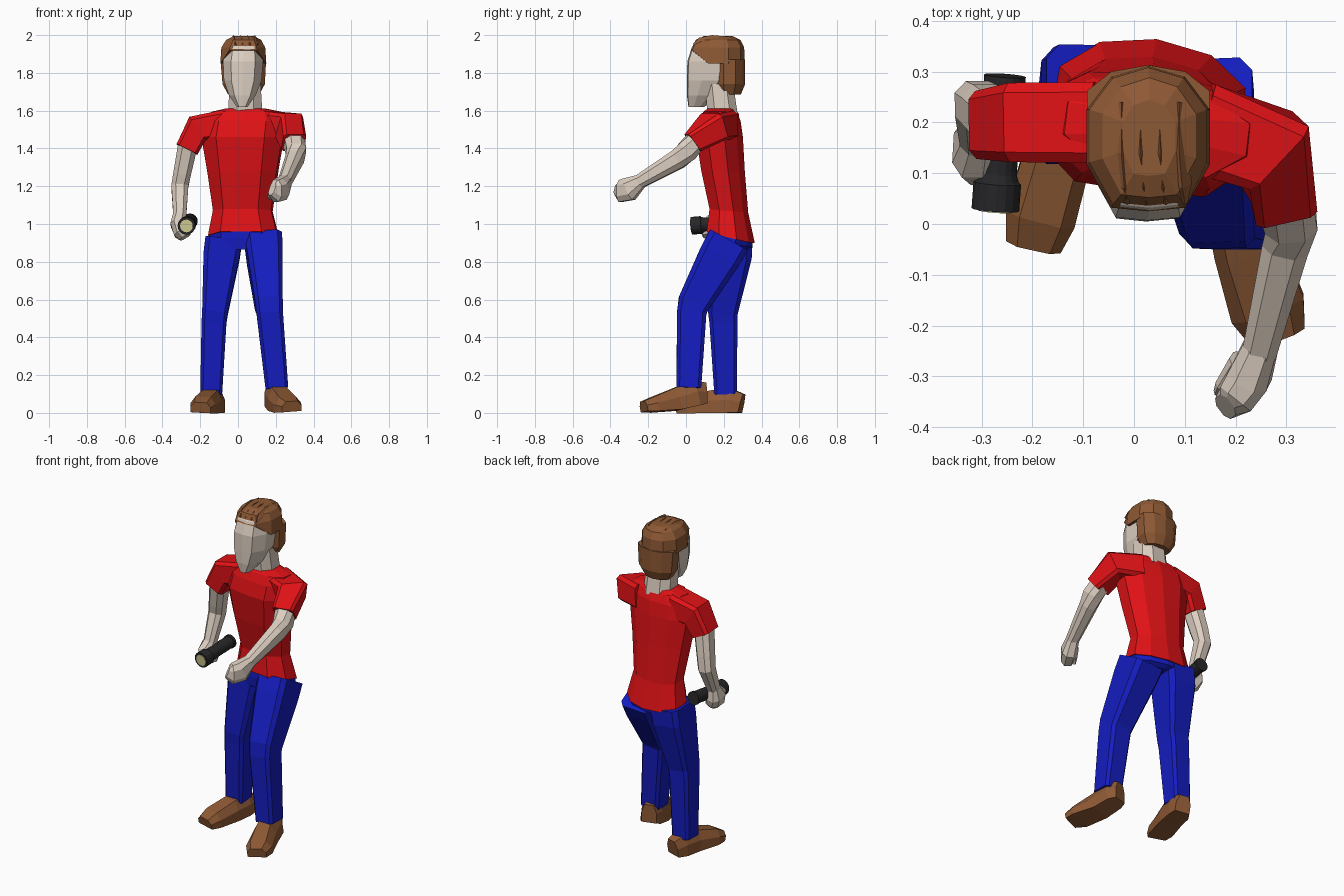
import bpy, bmesh, math
from mathutils import Vector

X, Y, Z = Vector((1, 0, 0)), Vector((0, 1, 0)), Vector((0, 0, 1))

# cross-section profiles
OCT = [(1, -.5), (1, .5), (.5, 1), (-.5, 1), (-1, .5), (-1, -.5), (-.5, -1), (.5, -1)]
BOX = [(1, -.75), (1, .75), (.75, 1), (-.75, 1), (-1, .75), (-1, -.75), (-.75, -1), (.75, -1)]
SHOE = [(-1, -1), (1, -1), (1, .1), (.6, 1), (-.6, 1), (-1, .1)]
BODY = [(1, -.35), (1, .4), (.6, .85), (0, 1), (-.6, .85), (-1, .4), (-1, -.35), (-.6, -.95), (0, -1), (.6, -.95)]
ROUND = [(math.cos(i * math.pi / 8), math.sin(i * math.pi / 8)) for i in range(16)]


def material(name, rgb):
    m = bpy.data.materials.new(name)
    m.diffuse_color = (*rgb, 1)
    return m


RED = material("red_cloth", (.75, .006, .008))
BLUE = material("blue_cloth", (.007, .012, .52))
BROWN = material("brown", (.27, .1, .035))
SKIN = material("skin", (.72, .62, .53))
BLACK = material("black", (.02, .02, .022))
LENS = material("lens", (.65, .62, .3))


def loft(name, rings, mat, profile=OCT, ref=X, axis=None):
    """Skin rings (x, y, z, half_u, half_v[, pitch]) into a closed solid."""
    bm = bmesh.new()
    centres = [Vector(r[:3]) for r in rings]
    loops = []
    for i, r in enumerate(rings):
        t = axis
        if t is None:
            t = Vector()
            if i:
                t = t + (centres[i] - centres[i - 1])
            if i < len(rings) - 1:
                t = t + (centres[i + 1] - centres[i])
            t = t.normalized()
        u = (ref - t * ref.dot(t)).normalized()
        v = t.cross(u)
        pitch = r[5] if len(r) > 5 else 0
        loops.append([bm.verts.new(centres[i] + u * a * r[3] + (v + Z * pitch) * b * r[4])
                      for a, b in profile])
    n = len(profile)
    for p, q in zip(loops, loops[1:]):
        for k in range(n):
            bm.faces.new((p[k], p[(k + 1) % n], q[(k + 1) % n], q[k]))
    bm.faces.new(loops[0][::-1])
    bm.faces.new(loops[-1])
    bmesh.ops.recalc_face_normals(bm, faces=bm.faces)
    me = bpy.data.meshes.new(name)
    bm.to_mesh(me)
    bm.free()
    me.materials.append(mat)
    ob = bpy.data.objects.new(name, me)
    bpy.context.collection.objects.link(ob)
    return ob


# shirt and sleeves
twist = Vector((1, -.12, 0))
loft("shirt", [(.03, .24, .93, .185, .125, -.25), (.025, .23, 1.07, .155, .1, -.1),
               (.025, .2, 1.28, .185, .112), (.025, .182, 1.46, .215, .12),
               (.035, .185, 1.545, .21, .105), (.045, .185, 1.595, .18, .085),
               (.04, .19, 1.612, .1, .07)], RED, BODY, twist, Z)
loft("right_sleeve", [(-.07, .2, 1.53, .08, .075), (-.215, .2, 1.505, .078, .075),
                      (-.27, .195, 1.395, .067, .062)], RED, BOX, Y)
loft("left_sleeve", [(.13, .19, 1.525, .075, .09), (.27, .145, 1.515, .075, .085),
                     (.295, .035, 1.43, .056, .062)], RED, BOX, Z)

# arms and hands
loft("right_arm", [(-.265, .2, 1.42, .055, .052), (-.295, .225, 1.27, .05, .047),
                   (-.308, .235, 1.2, .048, .045), (-.308, .165, 1.04, .036, .034)], SKIN, OCT, Y)
loft("right_hand", [(-.31, .17, 1.05, .036, .034), (-.315, .15, 1.0, .062, .042),
                    (-.295, .135, .955, .06, .045), (-.28, .13, .93, .04, .03)], SKIN, OCT, Y)
loft("left_arm", [(.293, .05, 1.44, .052, .055), (.308, .005, 1.385, .058, .052),
                  (.3, -.04, 1.345, .052, .046), (.248, -.25, 1.222, .036, .034)], SKIN, OCT, Z)
loft("left_hand", [(.25, -.24, 1.228, .036, .034), (.228, -.3, 1.185, .062, .042),
                   (.2, -.345, 1.175, .058, .038), (.18, -.36, 1.185, .035, .025)], SKIN, OCT, Z)
loft("left_thumb", [(.21, -.27, 1.2, .025, .022), (.18, -.315, 1.16, .022, .018),
                    (.17, -.33, 1.135, .014, .012)], SKIN, OCT, Z)

# trousers
loft("pelvis", [(.03, .225, .865, .13, .1), (.03, .235, .9, .18, .115, -.2),
                (.03, .24, .955, .178, .118, -.25)], BLUE, BODY, twist, Z)
loft("right_leg", [(-.075, .245, .92, .098, .108), (-.087, .24, .83, .096, .108),
                   (-.122, .195, .53, .068, .078), (-.127, .198, .48, .066, .074),
                   (-.142, .21, .1, .058, .06)], BLUE, BOX)
loft("left_leg", [(.135, .225, .91, .098, .115), (.142, .18, .83, .095, .112),
                  (.163, .04, .58, .074, .085), (.168, .03, .53, .07, .078),
                  (.206, .015, .13, .06, .065)], BLUE, BOX)

# shoes
loft("right_shoe", [(-.115, .297, .05, .045, .05), (-.13, .24, .063, .062, .063),
                    (-.148, .14, .06, .066, .06), (-.185, .01, .043, .07, .043),
                    (-.198, -.045, .028, .055, .028)], BROWN, SHOE)
loft("left_shoe", [(.185, .1, .105, .045, .055), (.2, .05, .105, .062, .068),
                   (.222, -.05, .073, .066, .06), (.263, -.17, .045, .075, .04),
                   (.285, -.225, .034, .055, .028)], BROWN, SHOE)

# neck and head
loft("neck", [(.04, .195, 1.57, .09, .08), (.036, .175, 1.74, .084, .075)], SKIN, OCT, X, Z)
loft("head", [(.022, .055, 1.62, .028, .042), (.023, .09, 1.68, .07, .085),
              (.025, .125, 1.76, .1, .12), (.027, .135, 1.86, .106, .128),
              (.03, .15, 1.94, .095, .118), (.03, .16, 1.97, .07, .09)], SKIN, BODY, X, Z)

# hair: cap with raised fringe, back of the hair, strands on top
cap = loft("hair_cap", [(.028, .168, 1.85, .122, .143), (.028, .17, 1.935, .116, .138),
                        (.03, .17, 1.975, .092, .118), (.03, .17, 1.995, .052, .075)],
           BROWN, BODY, X, Z)
for vert in cap.data.vertices:
    if vert.co.z < 1.86 and vert.co.y < .06:
        vert.co.z = 1.92
loft("hair_back", [(.03, .225, 1.685, .082, .065), (.03, .228, 1.74, .112, .085),
                   (.028, .228, 1.87, .121, .085)], BROWN, BODY, X, Z)
for i in range(4):
    sx = -.025 + i * .038
    loft("hair_strand", [(sx, .24, 1.978, .012, .012), (sx, .14, 1.984, .019, .016),
                         (sx + .006, .075, 1.972, .019, .015), (sx + .012, .04, 1.95, .005, .005)],
         BROWN, [(1, -.6), (0, 1), (-1, -.6)])

# flashlight
front, rear = Vector((-.273, .028, .99)), Vector((-.254, .292, 1.015))
loft("flashlight", [(*front.lerp(rear, f), r, r) for f, r in
                    [(0, .047), (.2, .047), (.215, .042), (.27, .037), (.93, .037),
                     (.94, .041), (1, .041)]], BLACK, ROUND)
loft("flashlight_lens", [(*front.lerp(rear, f), .034, .034) for f in (-.012, .02)], LENS, ROUND)
